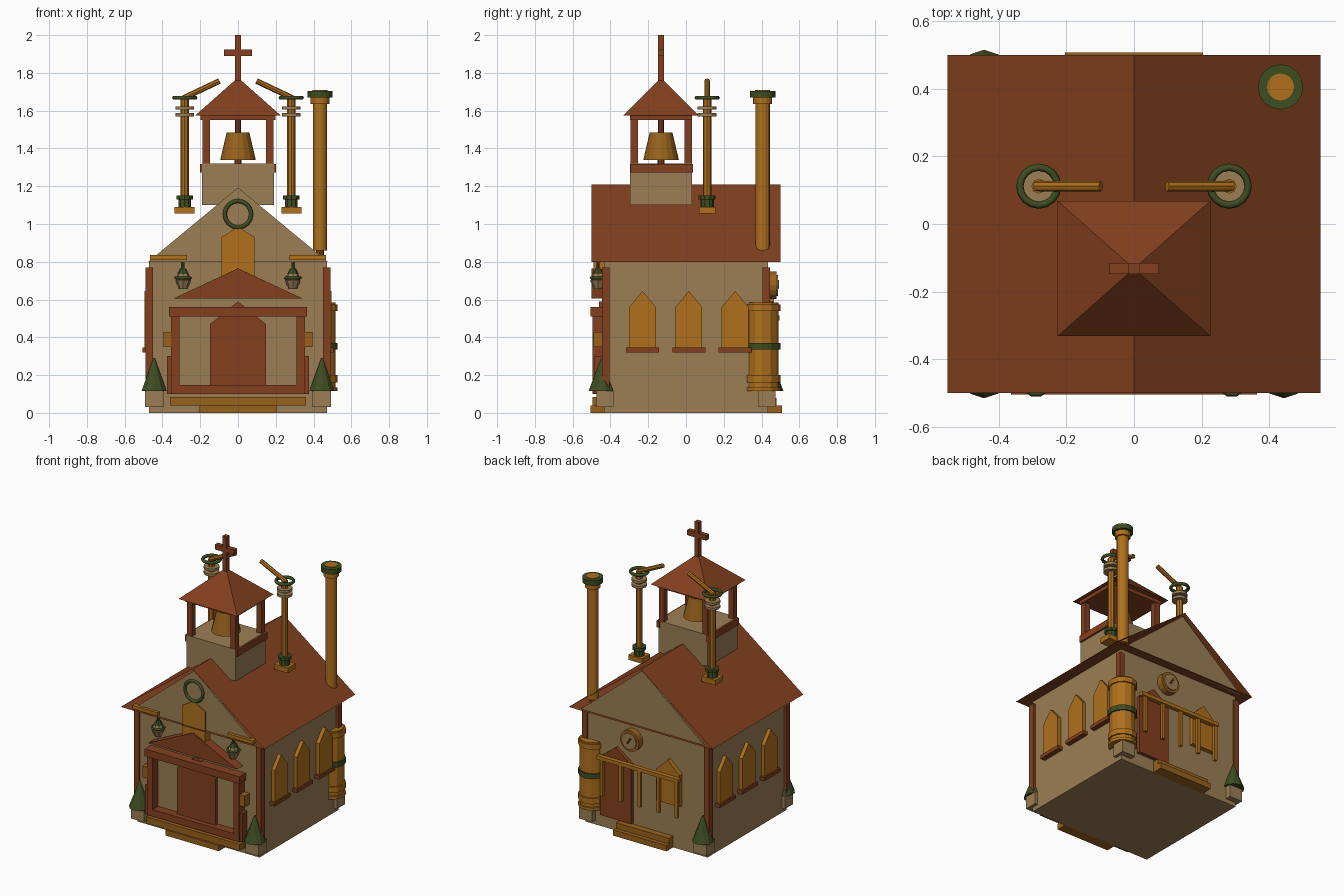
import bpy, bmesh, math
from mathutils import Matrix, Vector

if "Cube" in bpy.data.objects:
    bpy.data.objects.remove(bpy.data.objects["Cube"])


def material(name, rgb):
    m = bpy.data.materials.new(name)
    m.diffuse_color = [(c / 255) ** 2.2 for c in rgb] + [1]
    m.use_nodes = True
    m.node_tree.nodes["Principled BSDF"].inputs["Base Color"].default_value = m.diffuse_color
    return m


TAN = material("tan_plaster", (155, 126, 86))
BROWN = material("red_brown_wood", (130, 66, 36))
GOLD = material("golden_brass", (174, 111, 34))
BRONZE = material("dark_bronze", (150, 98, 34))
GREEN = material("dark_green", (64, 78, 38))


def finish(name, bm, mat, smooth=False):
    bmesh.ops.recalc_face_normals(bm, faces=bm.faces)
    me = bpy.data.meshes.new(name)
    bm.to_mesh(me)
    bm.free()
    me.materials.append(mat)
    ob = bpy.data.objects.new(name, me)
    bpy.context.collection.objects.link(ob)
    if smooth:
        for p in me.polygons:
            p.use_smooth = len(p.vertices) == 4
    return ob


def box(name, x0, x1, y0, y1, z0, z1, mat):
    bm = bmesh.new()
    m = Matrix.Translation(((x0 + x1) / 2, (y0 + y1) / 2, (z0 + z1) / 2))
    bmesh.ops.create_cube(bm, size=1, matrix=m @ Matrix.Diagonal((x1 - x0, y1 - y0, z1 - z0, 1)))
    return finish(name, bm, mat)


def cone(name, x, y, z0, z1, r0, r1, mat, n=12):
    bm = bmesh.new()
    bmesh.ops.create_cone(bm, cap_ends=True, segments=n, radius1=r0, radius2=r1, depth=z1 - z0,
                          matrix=Matrix.Translation((x, y, (z0 + z1) / 2)))
    return finish(name, bm, mat)


def rod(name, a, b, r, mat, n=8):
    a, b = Vector(a), Vector(b)
    m = Matrix.Translation((a + b) / 2) @ (b - a).to_track_quat('Z', 'Y').to_matrix().to_4x4()
    bm = bmesh.new()
    bmesh.ops.create_cone(bm, cap_ends=True, segments=n, radius1=r, radius2=r, depth=(b - a).length, matrix=m)
    return finish(name, bm, mat)


def prism(name, pts, axis, d0, d1, mat):
    """Extrude a (side, z) outline along x or y."""
    bm = bmesh.new()
    place = (lambda s, z: (s, d0, z)) if axis == 'y' else (lambda s, z: (d0, s, z))
    f = bm.faces.new([bm.verts.new(place(*p)) for p in pts])
    ext = bmesh.ops.extrude_face_region(bm, geom=[f])
    vec = Vector((0, d1 - d0, 0)) if axis == 'y' else Vector((d1 - d0, 0, 0))
    bmesh.ops.translate(bm, vec=vec, verts=[v for v in ext['geom'] if isinstance(v, bmesh.types.BMVert)])
    return finish(name, bm, mat)


def arch(c, w, z0, z1, z2):
    return [(c - w, z0), (c + w, z0), (c + w, z1), (c, z2), (c - w, z1)]


def ring(name, loc, R, r, mat, upright=False, n=16, k=6):
    bm = bmesh.new()
    rows = []
    for i in range(n):
        a = 2 * math.pi * i / n
        row = []
        for j in range(k):
            b = 2 * math.pi * j / k
            q, h = R + r * math.cos(b), r * math.sin(b)
            p = (q * math.cos(a), h, q * math.sin(a)) if upright else (q * math.cos(a), q * math.sin(a), h)
            row.append(bm.verts.new(Vector(p) + Vector(loc)))
        rows.append(row)
    for i in range(n):
        for j in range(k):
            u, v = rows[i], rows[(i + 1) % n]
            bm.faces.new((u[j], v[j], v[(j + 1) % k], u[(j + 1) % k]))
    return finish(name, bm, mat, True)


# main hall
box("walls", -.47, .47, -.435, .435, 0, .8, TAN)
bm = bmesh.new()
tri = [(-.553, .8), (.553, .8), (0, 1.21)]
a, b = ([bm.verts.new((x, y, z)) for x, z in tri] for y in (-.5, .5))
for i in range(3):
    j = (i + 1) % 3
    bm.faces.new((a[i], a[j], b[j], b[i]))
finish("roof", bm, BROWN)
for s, side in ((-1, "front"), (1, "back")):
    prism(side + "_gable", [(-.475, .8), (.475, .8), (0, 1.193)], 'y', s * .47, s * .48, TAN)
    for x in (-.47, .47):
        box(side + "_corner_post", x - .02, x + .02, s * .425 - .02, s * .425 + .02, .05, .77, BROWN)
        box(side + "_planter", x * .94 - .05, x * .94 + .05, s * .43 - .045, s * .43 + .045, .03, .115, TAN)
        if s < 0 or x < 0:
            cone(side + "_shrub", x * .945, s * .446, .115, .29, .07, .004, GREEN, 10)

# side windows
for s in (-1, 1):
    for y in (-.23, .015, .26):
        prism("side_window", arch(y, .071, .34, .56, .645), 'x', s * .46, s * .495, GOLD)
        box("side_sill", s * .485 - .02, s * .485 + .02, y - .087, y + .087, .32, .345, BROWN)

# front porch
prism("front_door", arch(0, .148, .1, .47, .59), 'y', -.43, -.46, BROWN)
box("porch_beam", -.365, .365, -.505, -.43, .51, .56, BROWN)
box("porch_base_beam", -.35, .35, -.495, -.43, .1, .148, BROWN)
prism("porch_pediment", [(-.343, .605), (.343, .605), (0, .765)], 'y', -.5, -.43, BROWN)
prism("front_window", arch(0, .088, .72, .93, .985), 'y', -.43, -.49, GOLD)
ring("gable_ring", (0, -.485, 1.052), .07, .011, GREEN, True)
box("front_upper_step", -.36, .36, -.495, -.43, .04, .085, BRONZE)
box("front_lower_step", -.205, .205, -.505, -.43, 0, .04, BRONZE)
for s in (-1, 1):
    box("porch_column", s * .333 - .022, s * .333 + .022, -.495, -.43, .1, .51, BROWN)
    box("porch_side_post", s * .362 - .013, s * .362 + .013, -.485, -.43, .1, .3, BROWN)
    box("wall_lantern", s * .367 - .027, s * .367 + .027, -.49, -.43, .35, .428, BRONZE)
    # hanging lamps
    x = s * .29
    box("lamp_arm", s * .367 - .098, s * .367 + .098, -.5, -.465, .81, .835, GOLD)
    rod("lamp_rod", (x, -.465, .72), (x, -.465, .82), .008, GREEN)
    cone("lamp_hood", x, -.465, .735, .765, .03, .015, GREEN, 8)
    cone("lamp_glass_upper", x, -.465, .7, .735, .04, .03, TAN, 8)
    ring("lamp_band", (x, -.465, .715), .04, .008, GREEN, n=10, k=4)
    cone("lamp_glass_lower", x, -.465, .655, .7, .022, .042, TAN, 8)

# back door, window, clock, rail and steps
prism("back_door", arch(.22, .12, .09, .5, .59), 'y', .43, .46, BROWN)
prism("back_window", arch(-.185, .09, .31, .53, .615), 'y', .43, .465, GOLD)
rod("clock_case", (.1, .43, .675), (.1, .478, .675), .073, BRONZE, 16)
rod("clock_face", (.1, .47, .675), (.1, .487, .675), .056, TAN, 16)
rod("clock_hand", (.085, .488, .7), (.11, .488, .66), .006, BROWN, 6)
box("back_rail", -.285, .345, .465, .495, .49, .515, GOLD)
for x in (.31, .165, .02, -.125, -.265):
    box("back_rail_bar", x - .011, x + .011, .47, .49, .24, .5, GOLD)
box("back_upper_step", -.205, .205, .43, .48, .04, .08, BRONZE)
box("back_lower_step", -.205, .205, .43, .508, 0, .04, BRONZE)

# barrel and chimney at the back right corner
BX, BY = .434, .406
cone("barrel", BX, BY, .12, .585, .083, .083, GOLD)
for z0, z1, m in ((.54, .575, GOLD), (.335, .37, GREEN), (.16, .2, GOLD), (.115, .135, GOLD)):
    cone("barrel_band", BX, BY, z0, z1, .093, .093, m)
cone("barrel_pipe", BX, BY, .58, .88, .022, .022, BROWN, 8)
cone("chimney_shaft", BX, BY, .86, 1.675, .038, .038, GOLD, 16)
cone("chimney_collar", BX, BY, 1.635, 1.67, .05, .05, GOLD, 16)
cone("chimney_cap", BX, BY, 1.67, 1.705, .067, .067, GREEN, 16)
cone("chimney_mouth", BX, BY, 1.7, 1.709, .04, .04, GOLD, 16)

# bell tower
TY = -.132
box("tower_base", -.19, .19, TY - .165, TY + .165, 1.1, 1.32, TAN)
for s in (-1, 1):
    box("tower_side_trim", s * .19 - .012, s * .19 + .012, TY - .163, TY + .168, 1.272, 1.318, BROWN)
    for t in (-1, 1):
        x, y = s * .168, TY + t * .143
        box("tower_post", x - .02, x + .02, y - .02, y + .02, 1.32, 1.56, BROWN)
box("tower_top_frame", -.198, .198, TY - .165, TY + .165, 1.55, 1.58, BROWN)
bm = bmesh.new()
bmesh.ops.create_cone(bm, cap_ends=True, segments=4, radius1=math.sqrt(.5), radius2=0, depth=1,
                      matrix=Matrix.Translation((0, TY, 1.675)) @ Matrix.Diagonal((.452, .4, .2, 1))
                      @ Matrix.Rotation(math.pi / 4, 4, 'Z'))
finish("tower_roof", bm, BROWN)
cone("bell", 0, TY, 1.34, 1.485, .094, .06, BRONZE, 16)
cone("bell_hanger", 0, TY, 1.48, 1.56, .016, .016, BROWN, 8)
cone("bell_clapper", 0, TY, 1.32, 1.345, .018, .018, BROWN, 8)
box("cross_upright", -.016, .016, TY - .016, TY + .016, 1.74, 2, BROWN)
box("cross_bar", -.074, .074, TY - .016, TY + .016, 1.89, 1.925, BROWN)

# twin roof masts with tilted arms
for s in (-1, 1):
    x, y = s * .282, .112
    box("mast_foot", x - .053, x + .053, y - .043, y + .043, 1.055, 1.09, GOLD)
    cone("mast_socket", x, y, 1.09, 1.13, .036, .036, GREEN, 10)
    cone("mast_socket_rim", x, y, 1.13, 1.15, .045, .045, GREEN, 10)
    cone("mast_shaft", x, y, 1.15, 1.67, .022, .022, GOLD, 8)
    for z in (1.57, 1.605):
        cone("mast_disc", x, y, z, z + .017, .05, .05, TAN, 12)
    ring("mast_ring", (x, y, 1.668), .056, .011, GREEN)
    rod("mast_arm", (x + s * .01, y, 1.665), (s * .098, y, 1.757), .015, GOLD)
